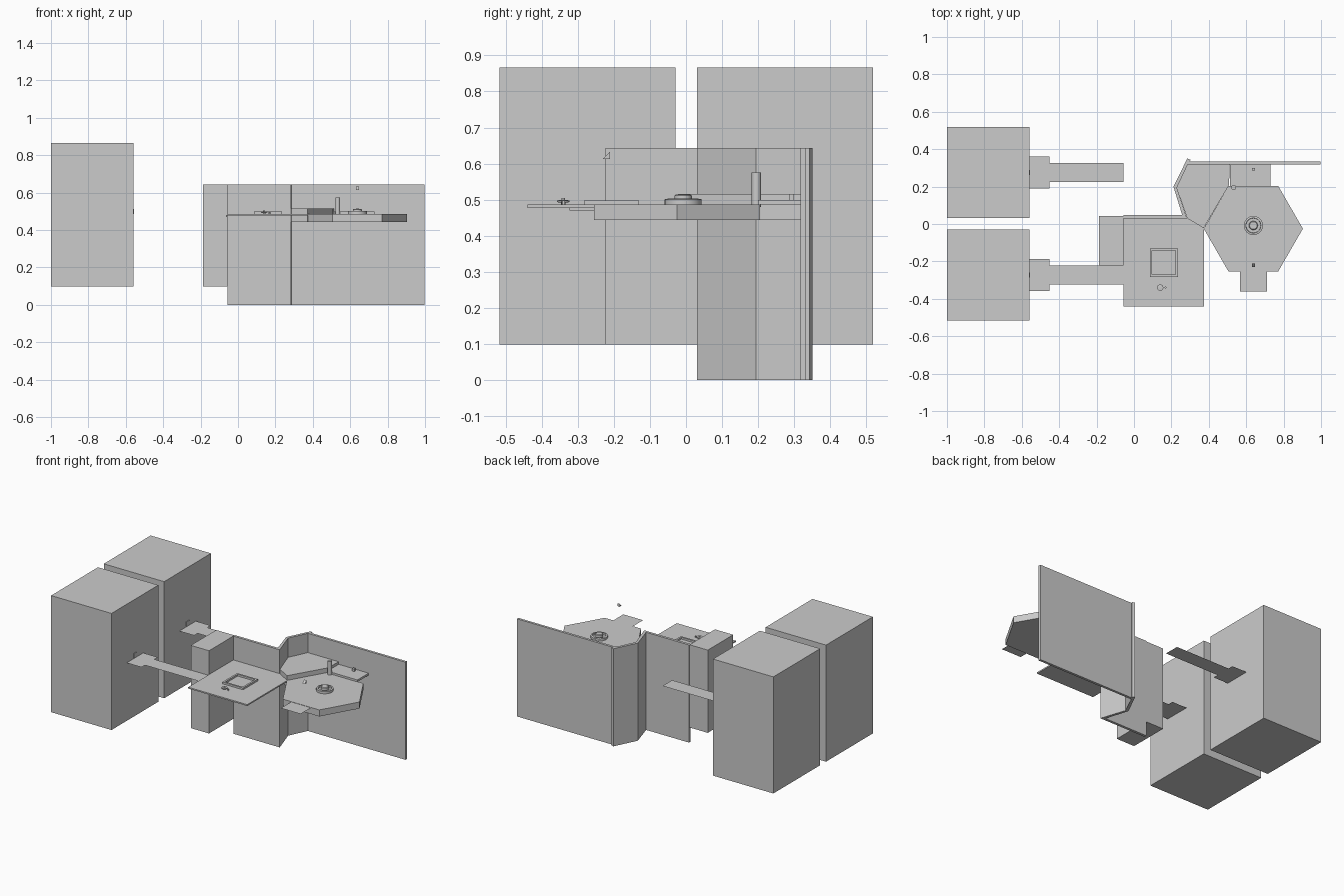
import bpy, bmesh, math

if "Cube" in bpy.data.objects:
    bpy.data.objects.remove(bpy.data.objects["Cube"])


def finish(name, bm):
    bmesh.ops.recalc_face_normals(bm, faces=bm.faces)
    me = bpy.data.meshes.new(name)
    bm.to_mesh(me)
    bm.free()
    ob = bpy.data.objects.new(name, me)
    bpy.context.collection.objects.link(ob)
    return ob


def prism(name, pts, z0, z1=None):
    """Extrude an outline from z0 to z1 (a flat sheet when z1 is omitted)."""
    bm = bmesh.new()
    face = bm.faces.new([bm.verts.new((x, y, z0)) for x, y in pts])
    if z1 is not None:
        ext = bmesh.ops.extrude_face_region(bm, geom=[face])["geom"]
        top = [v for v in ext if isinstance(v, bmesh.types.BMVert)]
        bmesh.ops.translate(bm, verts=top, vec=(0, 0, z1 - z0))
    return finish(name, bm)


def rect(x0, x1, y0, y1):
    return [(x0, y0), (x1, y0), (x1, y1), (x0, y1)]


def lathe(name, x, y, profile, n=24):
    """Spin an (r, z) profile around a vertical axis."""
    bm = bmesh.new()
    rings = []
    for r, z in profile:
        rings.append([bm.verts.new((x + r * math.cos(2 * math.pi * i / n),
                                    y + r * math.sin(2 * math.pi * i / n), z))
                      for i in range(n)])
    for a, b in zip(rings, rings[1:]):
        for i in range(n):
            j = (i + 1) % n
            bm.faces.new((a[i], a[j], b[j], b[i]))
    bm.faces.new(rings[0])
    bm.faces.new(rings[-1])
    ob = finish(name, bm)
    bpy.ops.object.select_all(action='DESELECT')
    ob.select_set(True)
    bpy.context.view_layer.objects.active = ob
    bpy.ops.object.shade_smooth_by_angle()
    return ob


# Cabinets, each with a T-shaped loading sheet and small face plate
for side, y in (("front", -0.273), ("rear", 0.275)):
    prism(side + "_cabinet", rect(-1, -0.56, y - 0.244, y + 0.244), 0.098, 0.866)
    prism(side + "_loading_arm", [
        (-0.56, y - 0.086), (-0.452, y - 0.086), (-0.452, y - 0.05),
        (-0.057, y - 0.05), (-0.057, y + 0.05), (-0.452, y + 0.05),
        (-0.452, y + 0.086), (-0.56, y + 0.086)], 0.48)
    prism(side + "_face_plate", rect(-0.56, -0.557, y - 0.014, y + 0.014), 0.486, 0.514)
prism("arm_lip", rect(-0.065, -0.055, -0.323, -0.223), 0.47, 0.48)

# Raised column and folded screen wall
prism("column", rect(-0.188, -0.055, -0.223, 0.042), 0.098, 0.643)
prism("screen_wall", [
    (-0.055, 0.03), (0.283, 0.03), (0.229, 0.194), (0.287, 0.317),
    (0.998, 0.317), (0.998, 0.333), (0.298, 0.333), (0.302, 0.343),
    (0.285, 0.35), (0.211, 0.2), (0.258, 0.047), (-0.055, 0.047)], 0, 0.643)

# Square worktop with raised frame and knob
prism("worktop", rect(-0.055, 0.375, -0.44, 0.032), 0.477, 0.486)
bm = bmesh.new()
rims = [[bm.verts.new((x, y, z)) for x, y in rect(0.085 + d, 0.235 - d, -0.283 + d, -0.13 - d)]
        for d, z in ((0, 0.486), (0, 0.498), (0.012, 0.498), (0.012, 0.486))]
for k in range(4):
    a, b = rims[k], rims[(k + 1) % 4]
    for i in range(4):
        j = (i + 1) % 4
        bm.faces.new((a[i], a[j], b[j], b[i]))
finish("worktop_frame", bm)
lathe("worktop_knob", 0.14, -0.34,
      [(0.006, 0.486), (0.006, 0.492), (0.017, 0.493), (0.017, 0.498), (0.005, 0.499), (0.005, 0.504)])
lathe("worktop_pin", 0.168, -0.34, [(0.005, 0.486), (0.005, 0.497)], 12)

# Hexagonal turntable with hub
prism("hexagon_table", [(0.638 + 0.265 * math.cos(i * math.pi / 3),
                         -0.025 + 0.265 * math.sin(i * math.pi / 3)) for i in range(6)],
      0.443, 0.486)
lathe("table_hub", 0.638, -0.008,
      [(0.051, 0.486), (0.051, 0.501), (0.04, 0.503), (0.039, 0.492),
       (0.024, 0.492), (0.024, 0.511), (0.02, 0.514)], 32)

# Corner shelf, post and side tabs
prism("corner_shelf", [(0.285, 0.03), (0.372, -0.022), (0.508, 0.208), (0.512, 0.317),
                       (0.287, 0.317), (0.229, 0.194)], 0.443, 0.516)
lathe("shelf_post", 0.533, 0.195, [(0.013, 0.48), (0.013, 0.575)], 16)
prism("rear_tab", rect(0.512, 0.73, 0.2, 0.317), 0.486, 0.499)
prism("front_tab", rect(0.566, 0.71, -0.362, -0.25), 0.484)

# Small markers behind and in front of the turntable
prism("rear_marker", rect(0.63, 0.648, 0.285, 0.299), 0.499, 0.516)
bm = bmesh.new()
ends = [[bm.verts.new((x, y, z)) for y, z in ((-0.23, 0.613), (-0.211, 0.613), (-0.211, 0.632))]
        for x in (0.63, 0.648)]
for e in ends:
    bm.faces.new(e)
for i in range(3):
    j = (i + 1) % 3
    bm.faces.new((ends[0][i], ends[0][j], ends[1][j], ends[1][i]))
finish("front_marker", bm)
